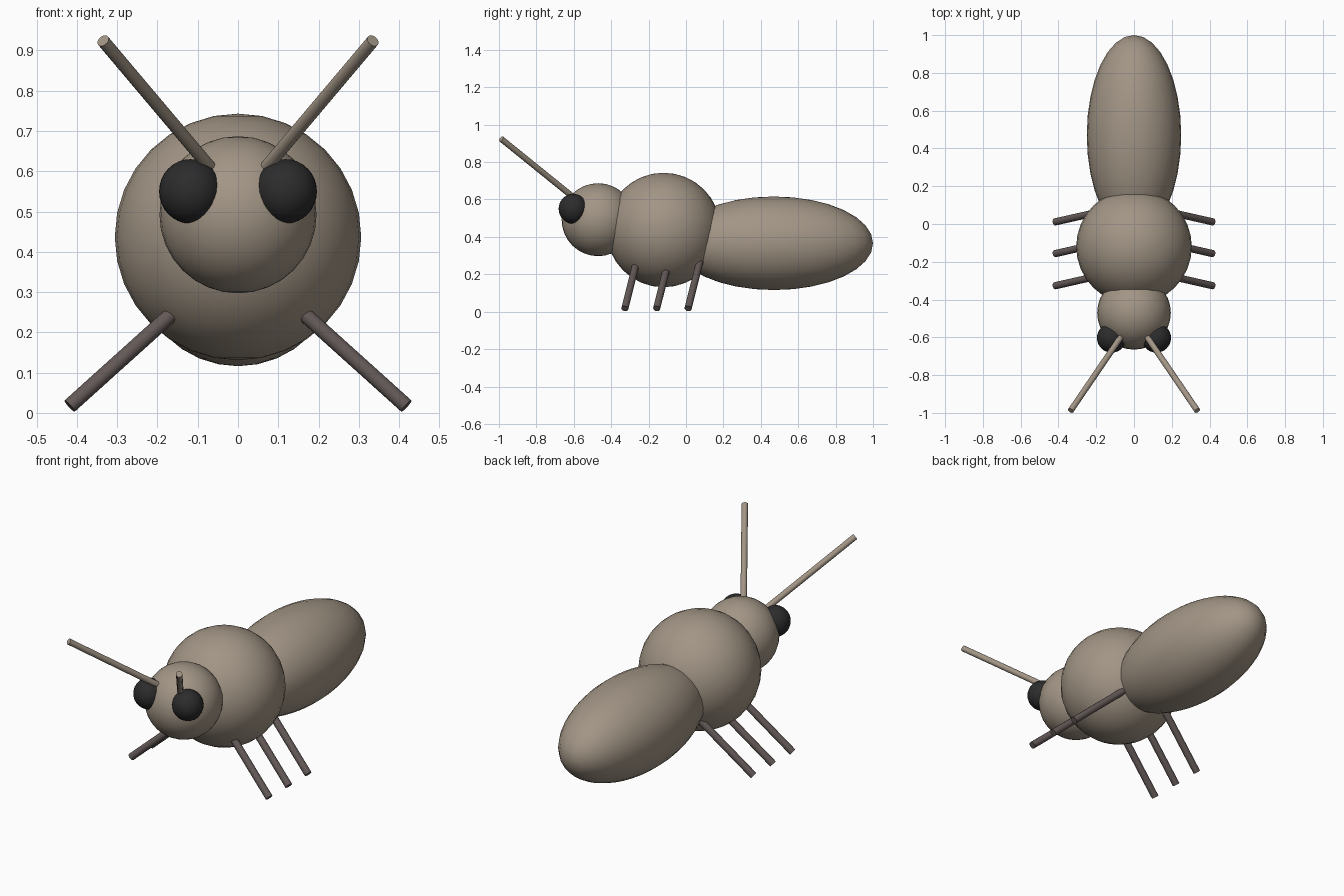
import bpy
import math
from mathutils import Vector

cube = bpy.data.objects.get("Cube")
if cube:
    bpy.data.objects.remove(cube, do_unlink=True)


def material(name, rgb):
    mat = bpy.data.materials.new(name)
    mat.use_nodes = True
    color = (*rgb, 1.0)
    mat.diffuse_color = color
    mat.node_tree.nodes["Principled BSDF"].inputs["Base Color"].default_value = color
    return mat


tan = material("warm_tan", (0.36, 0.30, 0.235))
brown = material("dark_brown", (0.125, 0.10, 0.095))
black = material("eye_black", (0.025, 0.025, 0.026))


def finish(name, mat):
    obj = bpy.context.object
    obj.name = name
    obj.data.materials.append(mat)
    bpy.ops.object.shade_smooth_by_angle(angle=math.radians(40))


def ellipsoid(name, center, radii, mat):
    bpy.ops.mesh.primitive_uv_sphere_add(segments=32, ring_count=16, location=center)
    bpy.context.object.scale = radii
    bpy.ops.object.transform_apply(location=False, rotation=False, scale=True)
    finish(name, mat)


def rod(name, start, end, radius, mat):
    start, end = Vector(start), Vector(end)
    axis = end - start
    bpy.ops.mesh.primitive_cylinder_add(vertices=16, radius=radius, depth=axis.length,
                                        location=(start + end) / 2)
    bpy.context.object.rotation_euler = axis.to_track_quat("Z", "Y").to_euler()
    finish(name, mat)


# Body segments
ellipsoid("thorax", (0, -0.12, 0.437), (0.306, 0.306, 0.306), tan)
ellipsoid("head", (0, -0.47, 0.492), (0.195, 0.195, 0.195), tan)
ellipsoid("abdomen", (0, 0.47, 0.366), (0.25, 0.53, 0.25), tan)

# Mirrored eyes, antennae and legs
for side, s in (("left", 1), ("right", -1)):
    ellipsoid(side + "_eye", (s * 0.118, -0.603, 0.55), (0.078, 0.078, 0.08), black)
    rod(side + "_antenna", (s * 0.065, -0.592, 0.604), (s * 0.335, -0.988, 0.924), 0.016, tan)
    for place, y in (("front", -0.327), ("middle", -0.157), ("rear", 0.011)):
        rod(f"{side}_{place}_leg", (s * 0.135, y + 0.064, 0.272),
            (s * 0.418, y, 0.017), 0.019, brown)
